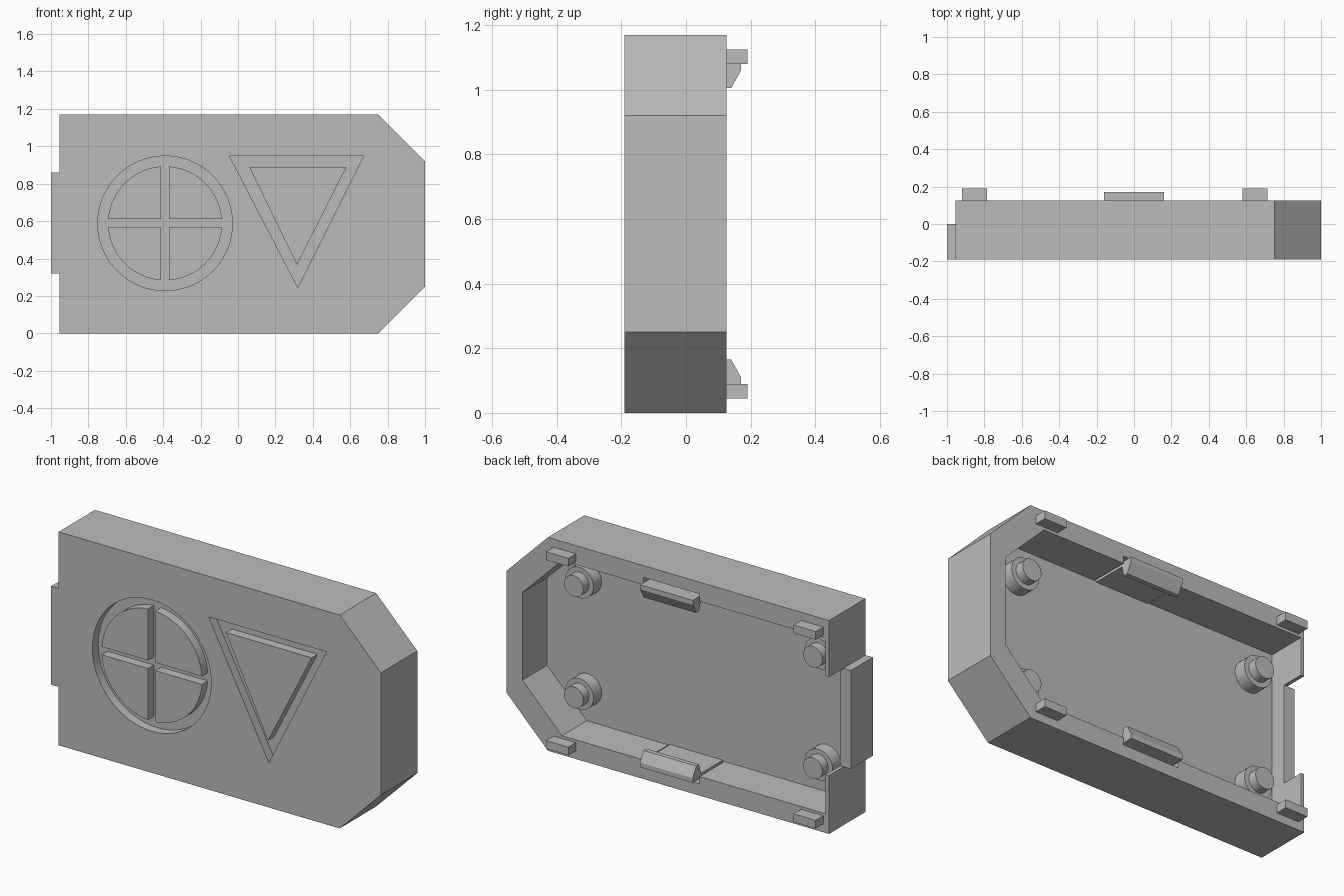
import bpy, bmesh, math
from mathutils import Vector

if "Cube" in bpy.data.objects:
    bpy.data.objects.remove(bpy.data.objects["Cube"], do_unlink=True)

H = 1.17                      # total height
FRONT, FLOOR, RIM = -0.19, -0.09, 0.125
RECESS = -0.14                # bottom of the front grooves

grey = bpy.data.materials.new("light_grey")
grey.use_nodes = True
grey.diffuse_color = (0.5, 0.5, 0.5, 1)
grey.node_tree.nodes["Principled BSDF"].inputs["Base Color"].default_value = (0.5, 0.5, 0.5, 1)


def prism(name, pts, a, b, axis="y"):
    """Extrude an outline: (x, z) along y, or (y, z) along x."""
    place = (lambda p, t: (p[0], t, p[1])) if axis == "y" else (lambda p, t: (t, p[0], p[1]))
    bm = bmesh.new()
    face = bm.faces.new([bm.verts.new(place(p, a)) for p in pts])
    out = bmesh.ops.extrude_face_region(bm, geom=[face])
    moved = [v for v in out["geom"] if isinstance(v, bmesh.types.BMVert)]
    bmesh.ops.translate(bm, verts=moved, vec=Vector(place((0, 0), b - a)))
    bmesh.ops.recalc_face_normals(bm, faces=bm.faces)
    mesh = bpy.data.meshes.new(name)
    bm.to_mesh(mesh)
    bm.free()
    mesh.materials.append(grey)
    obj = bpy.data.objects.new(name, mesh)
    bpy.context.collection.objects.link(obj)
    return obj


def box(name, x0, x1, y0, y1, z0, z1):
    return prism(name, [(x0, z0), (x1, z0), (x1, z1), (x0, z1)], y0, y1)


def arc(cx, cz, r, start, end, n):
    return [(cx + r * math.cos(start + (end - start) * i / n),
             cz + r * math.sin(start + (end - start) * i / n)) for i in range(n + 1)]


def disc(cx, cz, r, n):
    return arc(cx, cz, r, 0, math.tau, n)[:-1]


def smooth(obj):
    bpy.ops.object.select_all(action="DESELECT")
    obj.select_set(True)
    bpy.context.view_layer.objects.active = obj
    bpy.ops.object.shade_smooth_by_angle(angle=math.radians(30))


def cut(target, cutter):
    mod = target.modifiers.new("cut", "BOOLEAN")
    mod.operation, mod.solver, mod.object = "DIFFERENCE", "EXACT", cutter
    bpy.context.view_layer.objects.active = target
    bpy.ops.object.modifier_apply(modifier=mod.name)
    bpy.data.objects.remove(cutter, do_unlink=True)


def flip(pts):
    return [(p, H - z) for p, z in pts]


# Hollow case with two chamfered corners, open at the back
half = [(-0.955, 0), (0.75, 0), (1, 0.25)]
case = prism("case", half + flip(half)[::-1], FRONT, RIM)
half = [(-0.935, 0.105), (0.665, 0.105), (0.905, 0.345)]
cut(case, prism("cavity", half + flip(half)[::-1], FLOOR, 0.3))

# Notch in the side wall, and the tab in front of it
cut(case, box("notch", -1.1, -0.9, 0, 0.3, 0.32, 0.86))
box("side_tab", -1, -0.955, FRONT, 0, 0.32, 0.86)

# Pockets for the clips in both long walls
for z0, z1 in ((0.065, 0.2), (H - 0.2, H - 0.065)):
    cut(case, box("pocket", -0.17, 0.17, FLOOR, 0.3, z0, z1))

# Round and triangular grooves on the front
CX, CZ = -0.39, 0.588
cut(case, prism("round_groove", disc(CX, CZ, 0.36, 64), -0.3, RECESS))
cut(case, prism("triangle_groove", [(-0.045, 0.947), (0.67, 0.947), (0.32, 0.245)], -0.3, RECESS))
smooth(case)

# Raised quarter discs and triangle inside the grooves
R, GAP = 0.305, 0.022
tilt = math.asin(GAP / R)
for i in range(4):
    start = i * math.pi / 2
    corner = arc(CX, CZ, GAP * math.sqrt(2), start + math.pi / 4, start, 1)[0]
    rim = arc(CX, CZ, R, start + tilt, start + math.pi / 2 - tilt, 16)
    smooth(prism(f"quarter_disc_{i + 1}", [corner] + rim, FRONT, RECESS))
prism("raised_triangle", [(0.06, 0.89), (0.58, 0.89), (0.315, 0.365)], FRONT, RECESS)

# Hooked clips and locating pins, mirrored bottom to top
hook = [(FLOOR, 0.085), (0.17, 0.085), (0.17, 0.11), (0.14, 0.165),
        (0.115, 0.165), (0.1, 0.11), (FLOOR, 0.11)]
pin = [(RIM, 0.045), (0.19, 0.045), (0.19, 0.09), (RIM, 0.09)]
for side, shape in (("bottom", lambda p: p), ("top", flip)):
    prism(f"{side}_clip", shape(hook), -0.16, 0.16, "x")
    for end, x in (("right", -0.92), ("left", 0.58)):
        prism(f"{side}_{end}_pin", shape(pin), x, x + 0.135, "x")

# Stepped pegs on the inner floor
for end, x in (("right", -0.79), ("left", 0.66)):
    for side, z in (("bottom", 0.28), ("top", H - 0.28)):
        smooth(prism(f"{side}_{end}_peg_base", disc(x, z, 0.085, 32), FLOOR, -0.02))
        smooth(prism(f"{side}_{end}_peg_tip", disc(x, z, 0.058, 32), -0.02, 0.03))
